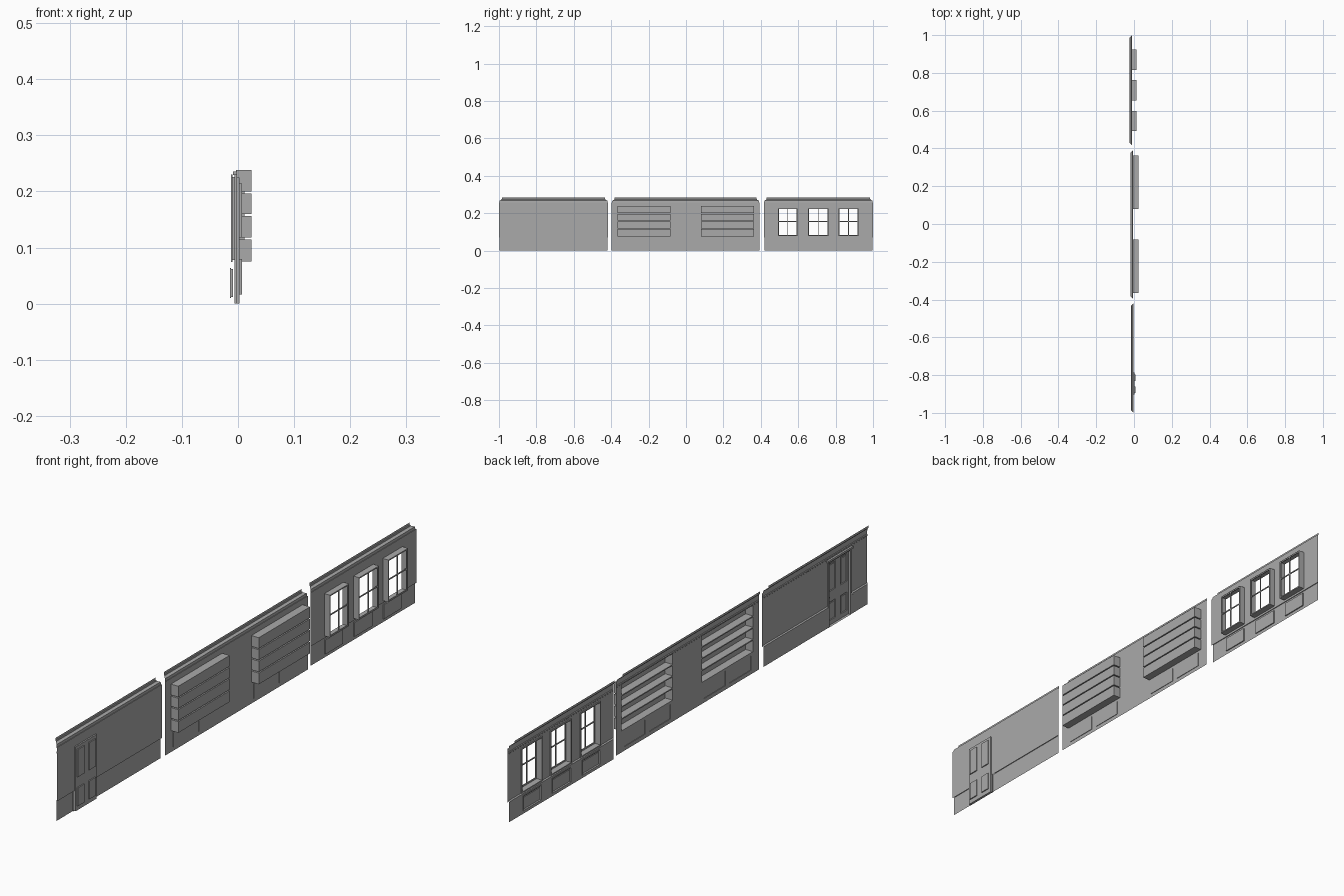
import bpy, bmesh

if "Cube" in bpy.data.objects:
    bpy.data.objects.remove(bpy.data.objects["Cube"])

grey = bpy.data.materials.new("plaster_grey")
grey.diffuse_color = (0.4, 0.4, 0.4, 1)
grey.use_nodes = True
grey.node_tree.nodes["Principled BSDF"].inputs["Base Color"].default_value = grey.diffuse_color


def finish(bm, name):
    bmesh.ops.remove_doubles(bm, verts=bm.verts, dist=1e-5)
    me = bpy.data.meshes.new(name)
    bm.to_mesh(me)
    bm.free()
    me.materials.append(grey)
    ob = bpy.data.objects.new(name, me)
    bpy.context.collection.objects.link(ob)
    return ob


def quad(bm, pts):
    bm.faces.new([bm.verts.new(p) for p in pts])


def sheet(bm, x, rect, holes=()):
    """Flat sheet facing the room (-x) with rectangular holes."""
    y0, y1, z0, z1 = rect
    ys = sorted({y0, y1} | {v for h in holes for v in h[:2] if y0 < v < y1})
    zs = sorted({z0, z1} | {v for h in holes for v in h[2:] if z0 < v < z1})
    for a, b in zip(ys, ys[1:]):
        for c, d in zip(zs, zs[1:]):
            my, mz = (a + b) / 2, (c + d) / 2
            if not any(h[0] < my < h[1] and h[2] < mz < h[3] for h in holes):
                quad(bm, [(x, a, c), (x, a, d), (x, b, d), (x, b, c)])


def sides(bm, rect, xa, xb):
    """Four side strips of a recess (xa < xb) or, if xa > xb, a raised bar."""
    y0, y1, z0, z1 = rect
    c = [(y0, z0), (y1, z0), (y1, z1), (y0, z1)]
    for (ya, za), (yb, zb) in zip(c, c[1:] + c[:1]):
        quad(bm, [(xa, ya, za), (xa, yb, zb), (xb, yb, zb), (xb, ya, za)])


def recess(bm, rect, xa, xb):
    sides(bm, rect, xa, xb)
    sheet(bm, xb, rect)


def grow(r, d):
    return (r[0] - d, r[1] + d, r[2] - d, r[3] + d)


def moulding(name, x, y0, y1, profile):
    """Profile strip along the wall, mitred at both ends."""
    bm = bmesh.new()
    for (a, za), (b, zb) in zip(profile, profile[1:]):
        quad(bm, [(x - a, y0 + a, za), (x - b, y0 + b, zb),
                  (x - b, y1 - b, zb), (x - a, y1 - a, za)])
    finish(bm, name)


def frame(name, x, rect, width, depth, open_bottom=False):
    """Raised moulding ring around an opening."""
    bm = bmesh.new()
    out = grow(rect, width)
    if open_bottom:
        out = (out[0], out[1], rect[2], out[3])
    sheet(bm, x - depth, out, [rect])
    sides(bm, rect, x - depth, x)
    sides(bm, out, x, x - depth)
    finish(bm, name)


DADO = 0.07
CORNICE = [(0, .237), (.002, .239), (.002, .243), (0, .245), (0, .257),
           (.002, .258), (.003, .267), (.012, .271), (.013, .274),
           (.015, .275), (.015, .283)]
RAIL = [(.003, .066), (.005, .067), (.005, .072), (0, .074)]


def wall(name, x, y0, y1, holes, dado_depth):
    bm = bmesh.new()
    sheet(bm, x, (y0, y1, DADO, .258), holes)
    finish(bm, name + "_upper_wall")
    bm = bmesh.new()
    d = dado_depth
    sheet(bm, x - d, (y0 + d, y1 - d, 0, DADO), holes)
    finish(bm, name + "_lower_wall")
    moulding(name + "_cornice", x, y0, y1, CORNICE)


# ---- door wall
xa = -0.002
door = (-.903, -.786, 0, .225)
wall("door", xa, -1.0, -.418, [door], .003)
for i, (a, b) in enumerate([(-1.0, -.909), (-.78, -.418)]):
    moulding("door_wall_rail_%d" % i, xa, a, b, RAIL)
xd = 0.003
panels = [(a, b, c, d) for a, b in ((-.895, -.859), (-.832, -.796))
          for c, d in ((.016, .080), (.118, .214))]
bm = bmesh.new()
sides(bm, door, xa - .003, xd)
sheet(bm, xd, door, panels)
for p in panels:
    recess(bm, p, xd, .007)
    q = grow(p, -.006)
    sheet(bm, .005, q)
    sides(bm, q, .007, .005)
finish(bm, "panelled_door")
frame("door_architrave", xa, door, .005, .004, True)
bm = bmesh.new()
cap = (-.914, -.775, .229, .236)
sheet(bm, xa - .007, cap)
sides(bm, cap, xa, xa - .007)
finish(bm, "door_cap")
bpy.ops.mesh.primitive_uv_sphere_add(segments=10, ring_count=6, radius=.003,
                                     location=(0, -.792, .1))
knob = bpy.context.object
knob.name = "door_knob"
knob.data.materials.append(grey)
bpy.ops.object.shade_smooth_by_angle()

# ---- bookcase wall: two niches of four shelves, two panels under each
xb = -0.004
levels = [(.075, .114), (.118, .156), (.160, .196), (.200, .238)]
niches, low = [], []
for a, b in ((-.365, -.082), (.080, .363)):
    niches += [(a, b, c, d) for c, d in levels]
    low += [(a + .011, a + .129, .014, .065), (b - .131, b - .013, .014, .065)]
wall("bookcase", xb, -.397, .393, niches + low, 0)
bm = bmesh.new()
for n in niches:
    recess(bm, n, xb, .0245)
finish(bm, "bookshelf_niches")
bm = bmesh.new()
for p in low:
    recess(bm, p, xb, xb + .002)
finish(bm, "cupboard_panels")

# ---- window wall
xc = -0.0095
spans = [(.492, .597), (.653, .762), (.815, .923)]
wins = [(a, b, .078, .226) for a, b in spans]
low = [(a + .005, b - .005, .012, .062) for a, b in spans]
wall("window", xc, .416, 1.0, wins + low, .003)
moulding("window_wall_rail", xc, .416, 1.0, RAIL)
for i, (w, p) in enumerate(zip(wins, low)):
    # deep reveal with a two by two sash
    bm = bmesh.new()
    sides(bm, w, xc, .012)
    g = grow(w, -.005)
    my, mz = (g[0] + g[1]) / 2, .155
    panes = [(a, b, c, d) for a, b in ((g[0], my - .002), (my + .002, g[1]))
             for c, d in ((g[2], mz - .002), (mz + .002, g[3]))]
    sheet(bm, .008, w, panes)
    for q in panes:
        sides(bm, q, .008, .011)
    sheet(bm, .011, w, panes)
    finish(bm, "window_sash_%d" % i)
    frame("window_architrave_%d" % i, xc, w, .004, .003)
    # sunk panel under the window
    bm = bmesh.new()
    recess(bm, p, xc - .003, xc + .001)
    q = grow(p, -.007)
    sheet(bm, xc - .001, q)
    sides(bm, q, xc + .001, xc - .001)
    finish(bm, "window_panel_%d" % i)
    frame("panel_moulding_%d" % i, xc - .003, p, .002, .002)
